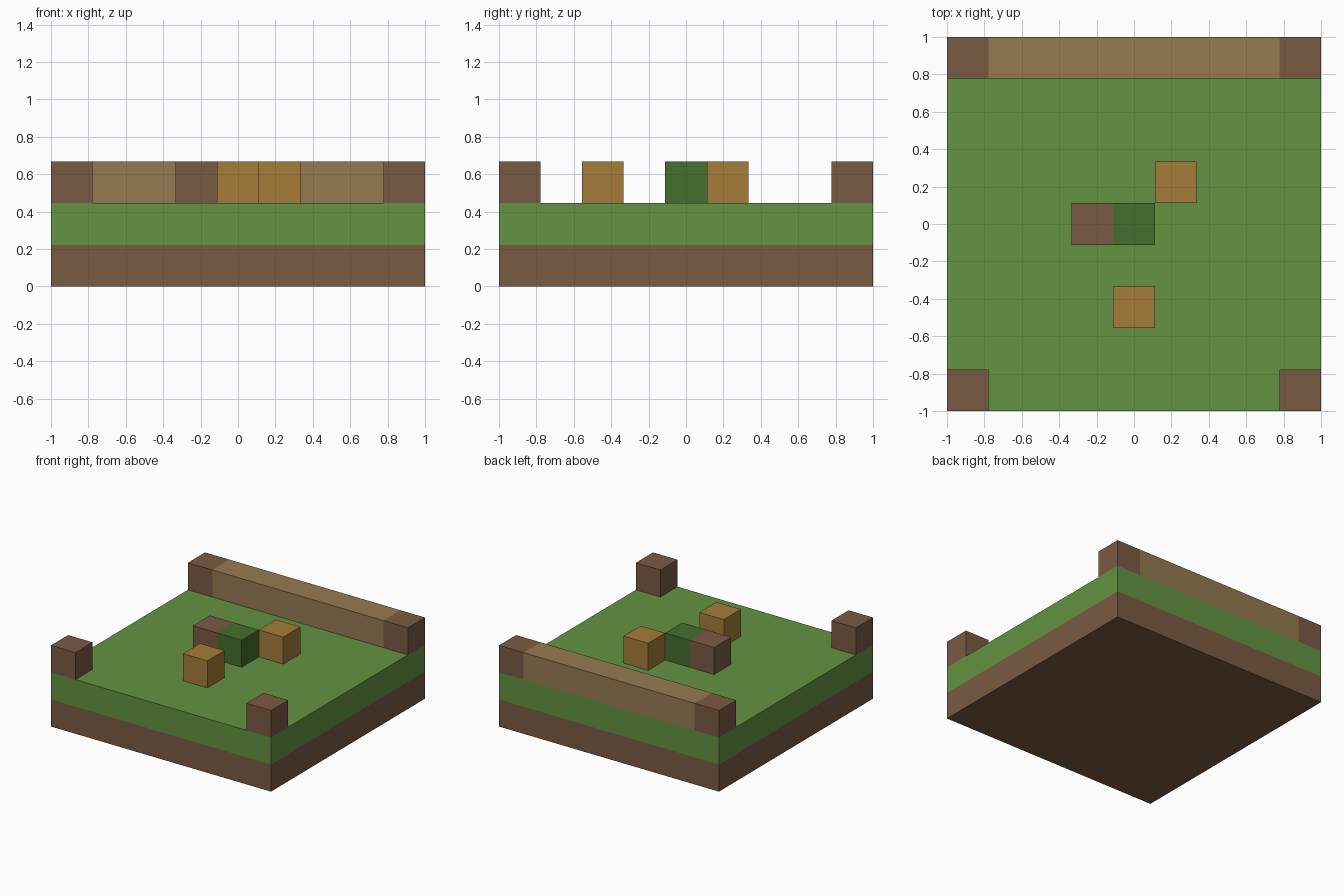
import bpy
import bmesh
from mathutils import Matrix, Vector

default_cube = bpy.data.objects.get("Cube")
if default_cube:
    bpy.data.objects.remove(default_cube, do_unlink=True)

GRID = 9          # blocks along each side
CELL = 2 / GRID   # edge of one block


def make_material(name, rgb):
    """Flat matte colour, given as sRGB bytes and stored as linear values."""
    linear = [((c / 255 + 0.055) / 1.055) ** 2.4 for c in rgb]
    mat = bpy.data.materials.new(name)
    mat.use_nodes = True
    mat.diffuse_color = (*linear, 1)
    shader = mat.node_tree.nodes["Principled BSDF"]
    shader.inputs["Base Color"].default_value = (*linear, 1)
    shader.inputs["Roughness"].default_value = 1
    return mat


soil = make_material("soil brown", (122, 91, 66))
grass = make_material("grass green", (99, 147, 65))
plank = make_material("plank tan", (149, 122, 80))
wood = make_material("amber wood", (165, 124, 58))
leaf = make_material("leaf green", (69, 112, 46))


def add_block(name, mat, column, row, layer, span=(1, 1)):
    """Box centred on a grid cell, spanning a number of cells in x and y."""
    size = Vector((span[0], span[1], 1)) * CELL
    centre = Vector((column, row, layer + 0.5)) * CELL
    mesh = bpy.data.meshes.new(name)
    bm = bmesh.new()
    bmesh.ops.create_cube(bm, size=1, matrix=Matrix.Diagonal((*size, 1)))
    bm.to_mesh(mesh)
    bm.free()
    mesh.materials.append(mat)
    obj = bpy.data.objects.new(name, mesh)
    obj.location = centre
    bpy.context.collection.objects.link(obj)
    return obj


# Ground layers
add_block("soil_layer", soil, 0, 0, 0, (GRID, GRID))
add_block("grass_layer", grass, 0, 0, 1, (GRID, GRID))

# Corner posts and the rear wall between them
edge = GRID // 2
for side, x in (("left", edge), ("right", -edge)):
    for end, y in (("front", -edge), ("back", edge)):
        add_block(f"{end}_{side}_post", soil, x, y, 2)
add_block("back_wall", plank, 0, edge, 2, (GRID - 2, 1))

# Loose blocks in the middle
add_block("leaf_block", leaf, 0, 0, 2)
add_block("soil_block", soil, -1, 0, 2)
add_block("back_wood_block", wood, 1, 1, 2)
add_block("front_wood_block", wood, 0, -2, 2)
